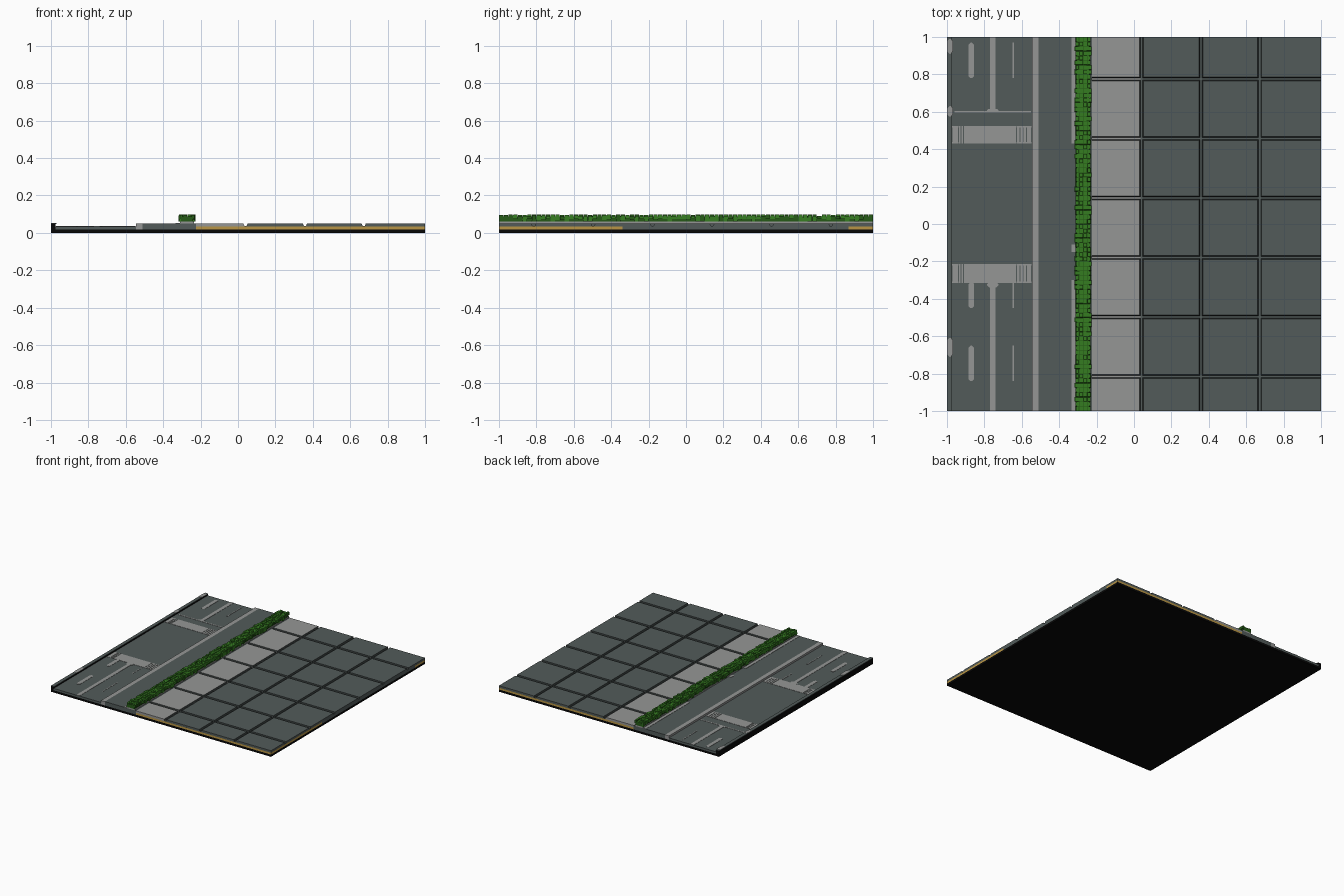
import bpy, bmesh, math, random

random.seed(4)
cube = bpy.data.objects.get("Cube")
if cube:
    bpy.data.objects.remove(cube, do_unlink=True)


def material(name, rgb):
    m = bpy.data.materials.new(name)
    m.use_nodes = True
    m.diffuse_color = (*rgb, 1)
    m.node_tree.nodes["Principled BSDF"].inputs["Base Color"].default_value = (*rgb, 1)
    return m


BLACK = material("black", (0.002, 0.002, 0.002))
ASPHALT = material("dark_grey", (0.085, 0.105, 0.102))
JOINT = material("joint_grey", (0.035, 0.042, 0.041))
PALE = material("pale_grey", (0.30, 0.305, 0.30))
OCHRE = material("ochre", (0.48, 0.30, 0.06))
GREEN = material("leaf_green", (0.035, 0.20, 0.015))
DEEP = material("deep_green", (0.018, 0.10, 0.008))


def finish(name, bm, *mats):
    bmesh.ops.recalc_face_normals(bm, faces=bm.faces)
    me = bpy.data.meshes.new(name)
    bm.to_mesh(me)
    bm.free()
    for m in mats:
        me.materials.append(m)
    ob = bpy.data.objects.new(name, me)
    bpy.context.collection.objects.link(ob)
    return ob


def add_box(bm, x0, x1, y0, y1, z0, z1, inset=0.0, side=0):
    """Box whose top can be drawn in; side faces take the material slot side."""
    lo = [bm.verts.new((x, y, z0)) for x, y in ((x0, y0), (x1, y0), (x1, y1), (x0, y1))]
    i = inset
    hi = [bm.verts.new((x, y, z1)) for x, y in
          ((x0 + i, y0 + i), (x1 - i, y0 + i), (x1 - i, y1 - i), (x0 + i, y1 - i))]
    bm.faces.new(lo[::-1])
    bm.faces.new(hi)
    for k in range(4):
        n = (k + 1) % 4
        bm.faces.new((lo[k], lo[n], hi[n], hi[k])).material_index = side


def box(name, mat, *dims):
    bm = bmesh.new()
    add_box(bm, *dims)
    return finish(name, bm, mat)


def add_plate(bm, x0, x1, y0, y1, z, cut=0.0):
    """Thin painted plate with cut corners."""
    c = min(cut, (x1 - x0) * 0.4, (y1 - y0) * 0.4)
    if c <= 0:
        add_box(bm, x0, x1, y0, y1, z, z + 0.002)
        return
    pts = [(x0 + c, y0), (x1 - c, y0), (x1, y0 + c), (x1, y1 - c),
           (x1 - c, y1), (x0 + c, y1), (x0, y1 - c), (x0, y0 + c)]
    lo = [bm.verts.new((x, y, z)) for x, y in pts]
    hi = [bm.verts.new((x, y, z + 0.002)) for x, y in pts]
    bm.faces.new(lo[::-1])
    bm.faces.new(hi)
    for k in range(8):
        n = (k + 1) % 8
        bm.faces.new((lo[k], lo[n], hi[n], hi[k]))


ROAD, TOP, FLOOR = 0.034, 0.05, 0.037

# Base slab, road and walkway
box("base_slab", BLACK, -1, 1, -1, 1, 0, 0.018)
box("road", ASPHALT, -0.975, -0.545, -1, 1, 0.018, ROAD)
box("walkway", ASPHALT, -0.51, -0.225, -1, 1, 0.018, TOP)
box("walkway_curb", PALE, -0.545, -0.51, -1, 1, 0.018, TOP)
box("outer_curb", BLACK, -1, -0.975, -1, 1, 0.018, 0.047)
box("outer_curb_cap", ASPHALT, -1, -0.972, -1, 1, 0.047, TOP)

# Bedding layer under the paving
for name, mat, y0, y1 in (("bedding_front", OCHRE, -1, -0.34),
                          ("bedding_middle", ASPHALT, -0.34, 0.87),
                          ("bedding_back", OCHRE, 0.87, 1)):
    box(name, mat, -0.225, 1, y0, y1, 0.018, 0.033)
box("joint_floor_dark", ASPHALT, 0.035, 1, -1, 1, 0.033, FLOOR)
box("joint_floor_pale", PALE, -0.225, 0.035, -1, 1, 0.033, FLOOR)

# Paving tiles with sloped dark edges along the joints
xs = [-0.225, 0.04, 0.358, 0.672, 1]
ys = [-1] + [-0.815 + 0.318 * k for k in range(6)] + [1]
G, S = 0.006, 0.005


def add_tile(bm, x0, x1, y0, y1):
    # Edges on the rim of the model stay upright
    e = [0 if abs(v) >= 1 or v == xs[0] else 1 for v in (x0, x1, y0, y1)]
    add_box(bm, x0 + G * e[0], x1 - G * e[1], y0 + G * e[2], y1 - G * e[3],
            FLOOR, TOP, 0, 1)
    for v in list(bm.verts)[-4:]:
        v.co.x += S * e[0] if v.co.x < (x0 + x1) / 2 else -S * e[1]
        v.co.y += S * e[2] if v.co.y < (y0 + y1) / 2 else -S * e[3]
    for f in list(bm.faces)[-4:]:
        c = f.calc_center_median()
        if max(abs(c.x), abs(c.y)) > 0.999:
            f.material_index = 0


for name, mat, cols in (("pale_paving", PALE, xs[:2]), ("dark_paving", ASPHALT, xs[1:])):
    bm = bmesh.new()
    for x0, x1 in zip(cols, cols[1:]):
        for y0, y1 in zip(ys, ys[1:]):
            add_tile(bm, x0, x1, y0, y1)
    finish(name, bm, mat, JOINT)

# Lane lines
bm = bmesh.new()
add_plate(bm, -0.77, -0.74, 0.6, 1, ROAD)
add_plate(bm, -0.77, -0.74, -1, -0.31, ROAD)
add_plate(bm, -0.96, -0.55, 0.595, 0.605, ROAD)
add_plate(bm, -0.785, -0.725, 0.597, 0.615, ROAD, 0.012)
add_plate(bm, -0.785, -0.725, -0.34, -0.31, ROAD, 0.012)
for y0, y1 in ((0.78, 0.97), (-0.45, -0.31), (-0.84, -0.65)):
    add_plate(bm, -0.885, -0.855, y0, y1, ROAD, 0.011)
    add_plate(bm, -0.649, -0.642, y0, y1, ROAD)
finish("lane_lines", bm, PALE)

# Crossings, split by narrow gaps near both ends
bm = bmesh.new()
cuts = [-0.972, -0.938, -0.924, -0.912, -0.628, -0.61, -0.592, -0.574, -0.548]
for y0, y1 in ((0.43, 0.525), (-0.315, -0.215)):
    for x0, x1 in zip(cuts, cuts[1:]):
        add_plate(bm, x0 + 0.0025, x1 - 0.0025, y0, y1, ROAD)
    for x0, x1 in ((-0.972, -0.938), (-0.628, -0.548)):
        for a, b in ((y0, y0 + 0.008), (y1 - 0.008, y1)):
            add_plate(bm, x0, x1, a, b, ROAD)
finish("crossings", bm, PALE)

# Worn pale patches on the outer curb and beside the hedge
bm = bmesh.new()
for y0, y1 in ((0.91, 0.99), (0.575, 0.63), (-0.71, -0.61)):
    add_plate(bm, -1, -0.967, y0, y1, TOP, 0.013)
for y0, y1 in ((0.43, 1), (-0.15, -0.11), (-1, -0.3)):
    add_plate(bm, -0.335, -0.31, y0, y1, TOP)
finish("pale_patches", bm, PALE)

# Hedge: bed, core and a rough skin of leaf blocks
box("hedge_bed", PALE, -0.31, -0.235, -1, 1, TOP, 0.06)
box("hedge_core", DEEP, -0.305, -0.24, -1, 1, 0.06, 0.088)
bm = bmesh.new()
NY, NX = 80, 4
dx, dy = 0.084 / NX, 2 / NY
for j in range(NY):
    for i in range(NX):
        x, y = -0.314 + (i + 0.5) * dx, -1 + (j + 0.5) * dy
        edge = i in (0, NX - 1)
        z0 = random.choice((0.06, 0.068, 0.075)) if edge else 0.062
        z1 = random.choice((0.091, 0.095, 0.098))
        w = dx / 2 + (random.choice((-0.002, 0, 0.004)) if edge else 0.0)
        add_box(bm, x - w, x + w, max(-1, y - dy / 2), min(1, y + dy / 2),
                z0, z1, 0.0015, 1 if random.random() < 0.25 else 0)
finish("hedge_leaves", bm, GREEN, DEEP)
